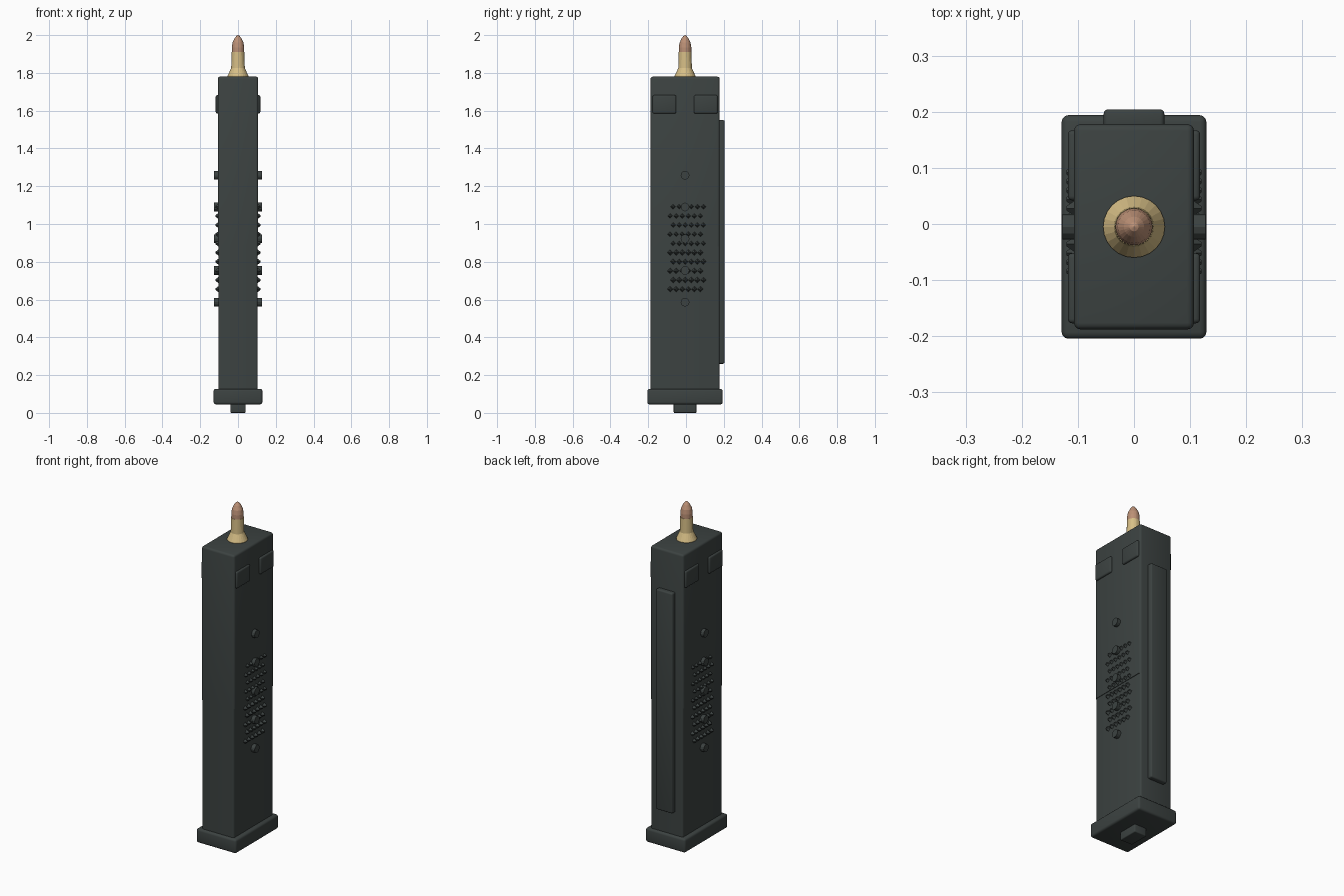
import bpy, bmesh, math
from mathutils import Matrix, Vector

if "Cube" in bpy.data.objects:
    bpy.data.objects.remove(bpy.data.objects["Cube"])

CY = -0.005  # centre line of the body in y


def material(name, rgb):
    m = bpy.data.materials.new(name)
    m.diffuse_color = (*rgb, 1)
    m.use_nodes = True
    m.node_tree.nodes["Principled BSDF"].inputs["Base Color"].default_value = m.diffuse_color
    return m


GREY = material("dark_grey_polymer", (0.045, 0.055, 0.053))
BRASS = material("brass", (0.68, 0.52, 0.24))
COPPER = material("copper", (0.50, 0.28, 0.18))


def finish(bm, name, mat, smooth=False):
    bmesh.ops.recalc_face_normals(bm, faces=bm.faces[:])
    me = bpy.data.meshes.new(name)
    bm.to_mesh(me)
    bm.free()
    ob = bpy.data.objects.new(name, me)
    bpy.context.collection.objects.link(ob)
    me.materials.append(mat)
    if smooth:
        bpy.ops.object.select_all(action='DESELECT')
        ob.select_set(True)
        bpy.context.view_layer.objects.active = ob
        bpy.ops.object.shade_smooth_by_angle(angle=math.radians(35))
    return ob


def box(name, x, y, z, bevel=0.0, mat=GREY, sharp_z=()):
    """Box from (min, max) ranges; edges lying at a z in sharp_z stay unbevelled."""
    bm = bmesh.new()
    lo, hi = Vector((x[0], y[0], z[0])), Vector((x[1], y[1], z[1]))
    bmesh.ops.create_cube(bm, size=1, matrix=Matrix.Translation((lo + hi) / 2) @ Matrix.Diagonal((*(hi - lo), 1)))
    if bevel:
        edges = [e for e in bm.edges
                 if not any(all(abs(v.co.z - s) < 1e-4 for v in e.verts) for s in sharp_z)]
        bmesh.ops.bevel(bm, geom=edges, offset=bevel, segments=3, profile=0.5, affect='EDGES')
    return finish(bm, name, mat, smooth=bool(bevel))


def lathe(name, profile, mat, sides=24):
    """Revolve (radius, z) points round the cartridge axis."""
    bm = bmesh.new()
    verts = [bm.verts.new((r, CY, z)) for r, z in profile]
    for a, b in zip(verts, verts[1:]):
        bm.edges.new((a, b))
    bmesh.ops.spin(bm, geom=bm.verts[:] + bm.edges[:], cent=(0, CY, 0), axis=(0, 0, 1),
                   angle=math.tau, steps=sides, use_duplicate=False)
    bmesh.ops.remove_doubles(bm, verts=bm.verts[:], dist=1e-5)
    return finish(bm, name, mat)


def side_cone(bm, side, y, z, r1, r2, x0, x1, sides):
    """Cone or cylinder pointing out of the left or right wall."""
    mat = (Matrix.Translation((side * (x0 + x1) / 2, y, z))
           @ Matrix.Rotation(side * math.pi / 2, 4, 'Y'))
    bmesh.ops.create_cone(bm, cap_ends=True, segments=sides, radius1=r1, radius2=r2,
                          depth=x1 - x0, matrix=mat)


# body: the upper half is slightly wider, leaving a seam at mid height
BY = (-0.188, 0.178)
box("lower_body", (-0.104, 0.104), BY, (0.1, 0.885), 0.01, sharp_z=(0.1, 0.885))
box("upper_body", (-0.107, 0.107), BY, (0.88, 1.78), 0.012, sharp_z=(0.88,))

# floor plate, its button and the rear spine
box("floor_plate", (-0.129, 0.129), (-0.2045, 0.194), (0.045, 0.127), 0.012)
box("floor_button", (-0.04, 0.04), (-0.065, 0.055), (0, 0.06), 0.005)
box("rear_spine", (-0.054, 0.054), (0.165, 0.2045), (0.26, 1.55), 0.008)

for side, label in ((-1, "left"), (1, "right")):
    # feed lip plates near the top
    for y0, y1, end in ((-0.177, -0.052, "front"), (0.042, 0.167, "rear")):
        x = sorted((side * 0.095, side * 0.118))
        box(f"{label}_{end}_lip_plate", x, (y0, y1), (1.585, 1.682), 0.008)
    # witness studs
    bm = bmesh.new()
    for i in range(5):
        side_cone(bm, side, CY, 1.258 - i * 0.168, 0.023, 0.023, 0.09, 0.127, 12)
    finish(bm, f"{label}_studs", GREY)
    # grip texture: staggered rows of small pyramids
    bm = bmesh.new()
    for row in range(10):
        for col in range(6):
            y = -0.084 + col * 0.032 + (0.016 if row % 2 else 0)
            side_cone(bm, side, y, 0.655 + row * 0.0485, 0.018, 0.004, 0.1, 0.12, 4)
    finish(bm, f"{label}_grip_texture", GREY)

# cartridge
lathe("cartridge_case", [(0, 1.77), (0.055, 1.77), (0.055, 1.785), (0.036, 1.825),
                         (0.034, 1.91), (0, 1.91)], BRASS)
lathe("bullet", [(0, 1.9), (0.033, 1.9), (0.033, 1.935), (0.029, 1.96),
                 (0.018, 1.983), (0.008, 1.996), (0, 2.0)], COPPER)
